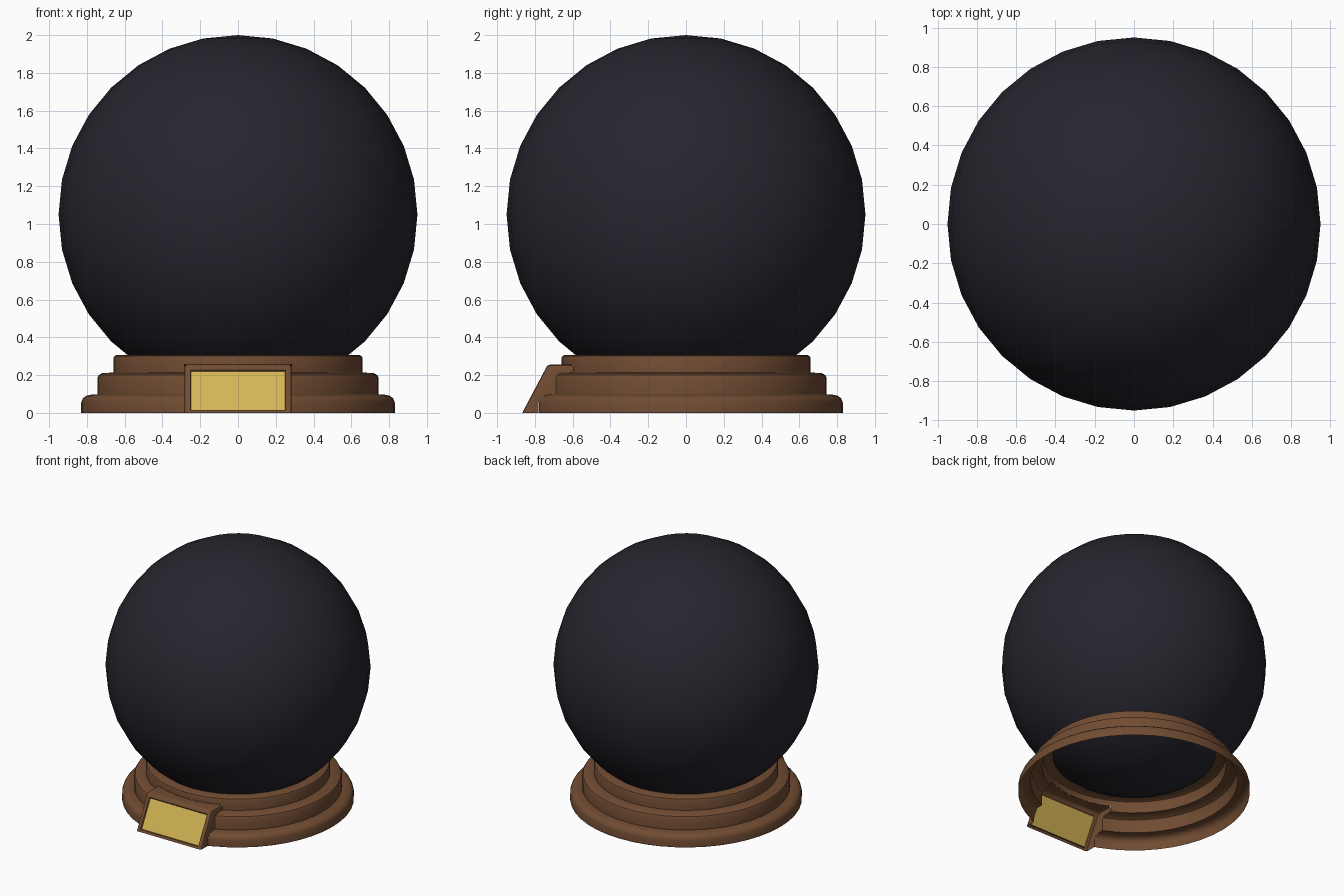
import bpy, bmesh, math

if "Cube" in bpy.data.objects:
    bpy.data.objects.remove(bpy.data.objects["Cube"])

def material(name, rgb):
    m = bpy.data.materials.new(name)
    m.diffuse_color = (*rgb, 1)
    m.use_nodes = True
    m.node_tree.nodes["Principled BSDF"].inputs["Base Color"].default_value = m.diffuse_color
    return m

dark = material("dark glass", (0.020, 0.019, 0.028))
wood = material("brown wood", (0.165, 0.072, 0.032))
gold = material("gold plate", (0.66, 0.46, 0.09))

def finish(bm, name, mats, angle):
    me = bpy.data.meshes.new(name)
    bm.normal_update()
    bm.to_mesh(me)
    bm.free()
    ob = bpy.data.objects.new(name, me)
    bpy.context.collection.objects.link(ob)
    for m in mats:
        me.materials.append(m)
    bpy.ops.object.select_all(action='DESELECT')
    ob.select_set(True)
    bpy.context.view_layer.objects.active = ob
    bpy.ops.object.shade_smooth_by_angle(angle=math.radians(angle))
    return ob

# glass ball
bm = bmesh.new()
bmesh.ops.create_uvsphere(bm, u_segments=32, v_segments=16, radius=0.95)
bmesh.ops.translate(bm, verts=bm.verts, vec=(0, 0, 1.05))
finish(bm, "ball", [dark], 60)

# stepped round base: hollow shell, (radius, height) from the floor up
PROFILE = [(0.83, 0), (0.83, 0.055), (0.822, 0.076), (0.805, 0.09), (0.78, 0.096),
           (0.745, 0.098), (0.745, 0.185), (0.738, 0.2), (0.72, 0.21), (0.66, 0.214),
           (0.66, 0.288), (0.655, 0.3), (0.643, 0.306), (0.57, 0.306)]
SEG, W, TOP = 48, 0.283, 0.255      # W, TOP: half width and height of the plaque block

bm = bmesh.new()
rings = [[bm.verts.new((r * math.cos(2 * math.pi * i / SEG),
                        r * math.sin(2 * math.pi * i / SEG), z)) for i in range(SEG)]
         for r, z in PROFILE]
for a, b in zip(rings, rings[1:]):
    for i in range(SEG):
        j = (i + 1) % SEG
        bm.faces.new((a[i], a[j], b[j], b[i]))

# open the front of the base where the plaque block sits
def cut(co, no, test):
    fs = [f for f in bm.faces if test(f.calc_center_median())]
    geom = fs + list({e for f in fs for e in f.edges}) + list({v for f in fs for v in f.verts})
    bmesh.ops.bisect_plane(bm, geom=geom, plane_co=co, plane_no=no)

for s in (-1, 1):
    cut((s * W, 0, 0), (1, 0, 0), lambda c: c.y < 0)
cut((0, 0, TOP), (0, 0, 1), lambda c: c.y < 0 and abs(c.x) < W)
gone = [f for f in bm.faces if (c := f.calc_center_median()).y < 0
        and abs(c.x) < W and c.z < TOP]
bmesh.ops.delete(bm, geom=gone, context='FACES')
finish(bm, "round_base", [wood], 35)

# plaque block: sloping front, side walls that follow the base steps
def depth(r, x=W):
    return -math.sqrt(r * r - x * x)

outline = [(-0.867, 0), (-0.732, TOP), (depth(0.66), TOP)]
outline += [(depth(r), z) for r, z in reversed(PROFILE) if z < TOP]
bm = bmesh.new()
left = [bm.verts.new((-W, y, z)) for y, z in outline]
right = [bm.verts.new((W, y, z)) for y, z in outline]
arc = [bm.verts.new((x, depth(0.66, x), TOP)) for x in (W * k / 4 for k in range(3, -4, -1))]
front = bm.faces.new((left[0], right[0], right[1], left[1]))
bm.faces.new([left[1], right[1], right[2], *arc, left[2]])
bm.faces.new(left)
bm.faces.new(right[::-1])
bm.normal_update()

# softened outer edges
pairs = [(left[0], left[1]), (right[0], right[1]), (left[1], right[1]),
         (left[1], left[2]), (right[1], right[2])]
bmesh.ops.bevel(bm, geom=[bm.edges.get(p) for p in pairs], offset=0.012,
                segments=2, profile=0.5, affect='EDGES')
bm.normal_update()

# frame and sunken gold plate
front = max((f for f in bm.faces if f.normal.y < -0.5), key=lambda f: f.calc_area())
bmesh.ops.inset_individual(bm, faces=[front], thickness=0.026)
bmesh.ops.inset_individual(bm, faces=[front], thickness=0.007, depth=-0.01)
front.material_index = 1
finish(bm, "plaque_block", [wood, gold], 35)
